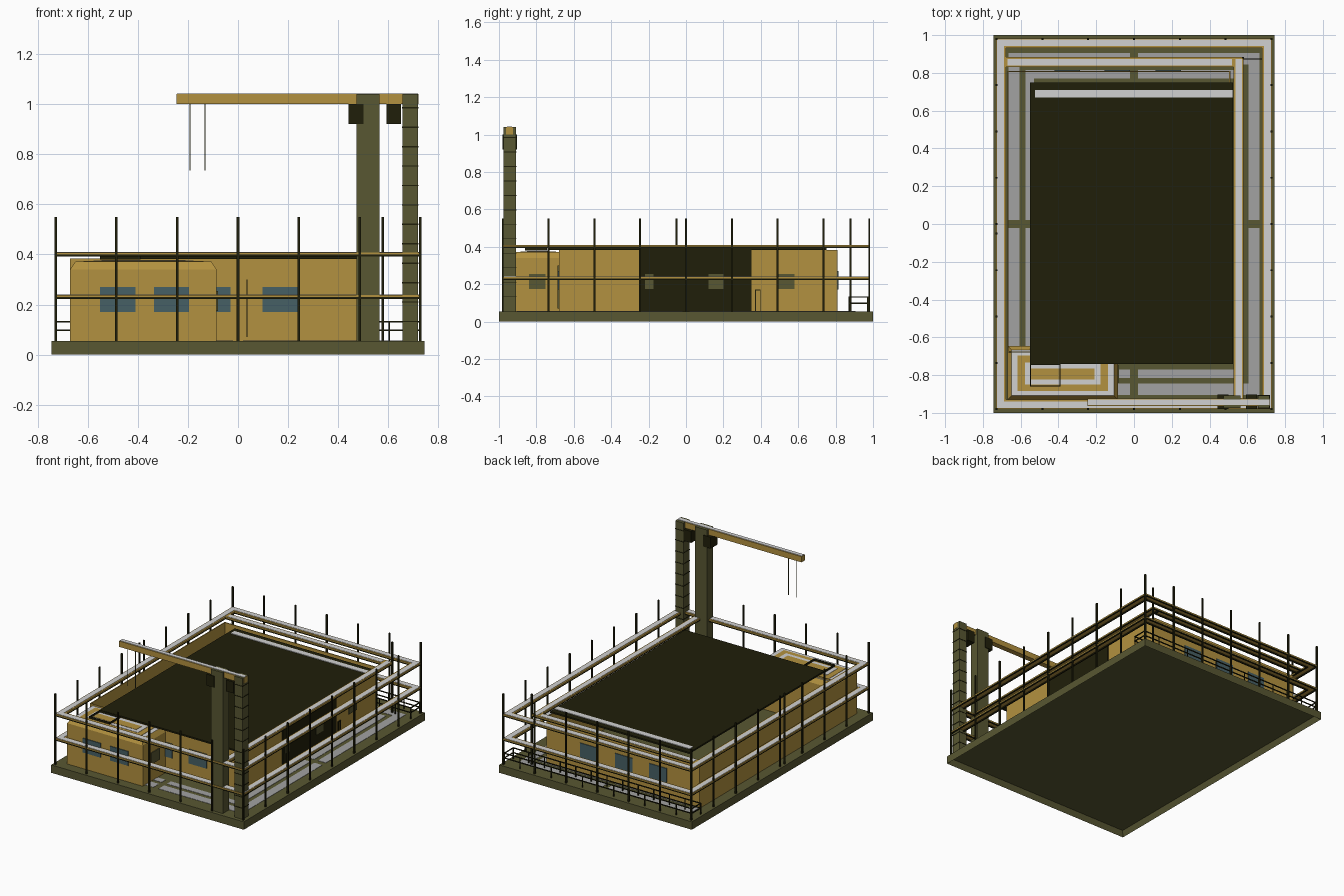
import bpy, bmesh

if "Cube" in bpy.data.objects:
    bpy.data.objects.remove(bpy.data.objects["Cube"], do_unlink=True)


def material(name, rgb):
    m = bpy.data.materials.new(name)
    m.use_nodes = True
    m.diffuse_color = (*rgb, 1)
    bsdf = next(n for n in m.node_tree.nodes if n.type == "BSDF_PRINCIPLED")
    bsdf.inputs["Base Color"].default_value = (*rgb, 1)
    bsdf.inputs["Roughness"].default_value = 0.8
    return m


TAN = material("tan panel", (0.45, 0.285, 0.05))
OLIVE = material("olive steel", (0.098, 0.095, 0.032))
DARK = material("dark olive", (0.0145, 0.0135, 0.003))
PALE = material("pale grey", (0.64, 0.64, 0.64))
GREY = material("floor grey", (0.36, 0.36, 0.36))
GLASS = material("blue glass", (0.062, 0.115, 0.13))


def finish(name, bm, *mats):
    bmesh.ops.recalc_face_normals(bm, faces=bm.faces)
    me = bpy.data.meshes.new(name)
    bm.to_mesh(me)
    bm.free()
    for m in mats:
        me.materials.append(m)
    ob = bpy.data.objects.new(name, me)
    bpy.context.collection.objects.link(ob)
    return ob


def add_box(bm, x0, x1, y0, y1, z0, z1):
    for v in bmesh.ops.create_cube(bm, size=1)["verts"]:
        v.co = (x1 if v.co.x > 0 else x0,
                y1 if v.co.y > 0 else y0,
                z1 if v.co.z > 0 else z0)


def boxes(name, mat, items):
    bm = bmesh.new()
    for b in items:
        add_box(bm, *b)
    return finish(name, bm, mat)


def ring(x0, x1, y0, y1, w, z0, z1):
    """Four boxes forming a rectangular frame of width w."""
    return [(x0, x1, y0, y0 + w, z0, z1), (x0, x1, y1 - w, y1, z0, z1),
            (x0, x0 + w, y0 + w, y1 - w, z0, z1), (x1 - w, x1, y0 + w, y1 - w, z0, z1)]


FLOOR = 0.055

# Base tray: raised rim below, deck recessed on the underside
bm = bmesh.new()
add_box(bm, -0.745, 0.745, -1, 1, 0, FLOOR)
bm.normal_update()
under = [f for f in bm.faces if f.normal.z < -0.5]
bmesh.ops.inset_region(bm, faces=under, thickness=0.02)
for v in under[0].verts:
    v.co.z = 0.04
# Straight walls for the recess
rim = bmesh.ops.inset_region(bm, faces=under, thickness=0.0005)["faces"]
finish("base_tray", bm, OLIVE)

# Floor planks in two loops, parted along both middle lines
planks = []
for hx, hy, w in ((0.665, 0.905, 0.06), (0.575, 0.815, 0.045)):
    for s in (-1, 1):
        for t in (-1, 1):
            xs, ys = sorted((s * 0.02, s * hx)), sorted((t * (hy - w), t * hy))
            planks.append((*xs, *ys, FLOOR, FLOOR + 0.002))
            xs, ys = sorted((s * (hx - w), s * hx)), sorted((t * 0.02, t * (hy - w)))
            planks.append((*xs, *ys, FLOOR, FLOOR + 0.002))
boxes("floor_planks", GREY, planks)

# Main hall: open walls under a separate roof sheet
WX0, WX1, WY0, WY1 = -0.67, 0.51, -0.68, 0.81
boxes("hall_walls", TAN, ring(WX0, WX1, WY0, WY1, 0.006, FLOOR, 0.383))
boxes("hall_roof", DARK, [(-0.55, 0.525, -0.74, 0.75, 0.382, 0.393)])
boxes("roof_strip", PALE, [(-0.525, 0.525, 0.67, 0.71, 0.393, 0.397)])
boxes("side_gate", DARK, [(WX1, WX1 + 0.008, -0.245, 0.35, FLOOR, 0.383)])
boxes("side_door_frame", DARK, [(WX1, WX1 + 0.008, y, y + 0.004, FLOOR, 0.17) for y in (0.37, 0.395)]
      + [(WX1, WX1 + 0.008, 0.37, 0.399, 0.166, 0.17)])
boxes("front_wall_pipe", OLIVE, [(0.033, 0.037, WY0 - 0.008, WY0, 0.07, 0.3)])

# Corner cabin with a bevelled top
AX0, AX1, AY0, AY1 = -0.67, -0.085, -0.93, -0.645
bm = bmesh.new()
add_box(bm, AX0, AX1, AY0, AY1, FLOOR, 0.34)
bm.normal_update()
lid = [f for f in bm.faces if f.normal.z > 0.5]
bmesh.ops.inset_region(bm, faces=lid, thickness=0.03)
for v in lid[0].verts:
    v.co.z = 0.372
lid[0].material_index = 1
finish("corner_cabin", bm, TAN, PALE)

# Alternating stepped plates and a thin hatch frame on the cabin
for i, (inset, mat) in enumerate(((0.053, TAN), (0.093, PALE), (0.125, TAN))):
    z = 0.372 + i * 0.002
    boxes("cabin_top_plate_%d" % (i + 1), mat,
          [(AX0 + inset, AX1 - inset, AY0 + inset * 0.85, AY1 - inset * 0.95, z, z + 0.002)])
boxes("cabin_hatch_frame", DARK, ring(-0.55, -0.39, -0.86, -0.742, 0.004, 0.379, 0.393))

# Windows as thin plates on the walls
ZW = (0.17, 0.27)
panes = [(x, x + 0.14, AY0 - 0.005, AY0, *ZW) for x in (-0.55, -0.335)]
panes += [(x, x + 0.14, WY0 - 0.005, WY0, *ZW) for x in (-0.17, 0.097)]
panes += [(x, x + 0.135, WY1, WY1 + 0.005, *ZW) for x in (-0.42, -0.155, 0.115)]
boxes("windows", GLASS, panes)

# Olive shutters on the side walls and gate
ZS = (0.175, 0.255)
shutters = [(AX1, AX1 + 0.005, -0.84, -0.75, *ZS), (WX1, WX1 + 0.005, 0.49, 0.58, *ZS)]
shutters += [(WX1 + 0.008, WX1 + 0.012, y0, y1, *ZS) for y0, y1 in ((-0.22, -0.175), (0.12, 0.2))]
boxes("side_shutters", OLIVE, shutters)

# Scaffold walkways: thin dark edge rails, tan plank, pale tread
rails, boards, treads = [], [], []
for z in (0.222, 0.392):
    rails += ring(-0.73, 0.73, -0.98, 0.983, 0.008, z, z + 0.008)
    rails += ring(-0.686, 0.686, -0.936, 0.939, 0.008, z, z + 0.008)
    boards += ring(-0.73, 0.73, -0.98, 0.983, 0.052, z + 0.008, z + 0.016)
    treads += ring(-0.724, 0.724, -0.974, 0.977, 0.035, z + 0.016, z + 0.018)
# Inner upper walkways on the back and left sides
for x0, x1, y0, y1 in ((0.528, 0.58, -0.93, 0.883), (-0.68, 0.528, 0.831, 0.883)):
    rails += ring(x0, x1, y0, y1, 0.008, z, z + 0.008)
    boards.append((x0, x1, y0, y1, z + 0.008, z + 0.016))
    treads.append((x0 + 0.009, x1 - 0.009, y0 + 0.009, y1 - 0.009, z + 0.016, z + 0.018))
boxes("walkway_rails", DARK, rails)
boxes("walkway_planks", TAN, boards)
boxes("walkway_treads", PALE, treads)

# Upright scaffold posts
spots = [(i * 0.2425, s * 0.98) for i in range(-3, 4) for s in (-1, 1)]
spots += [(s * 0.7275, i * 0.245) for i in range(-3, 4) for s in (-1, 1)]
spots += [(0.577, 0.88), (-0.7275, -0.05)]
boxes("scaffold_posts", DARK, [(x - 0.005, x + 0.005, y - 0.005, y + 0.005, FLOOR, 0.55) for x, y in spots])

# Low guard railing round the back aisle
guard = []
for z in (0.095, 0.128):
    guard += ring(-0.728, 0.728, 0.87, 0.975, 0.006, z, z + 0.006)
for i in range(13):
    x = -0.725 + i * 0.1208
    guard += [(x - 0.003, x + 0.003, y, y + 0.006, FLOOR, 0.13) for y in (0.87, 0.969)]
boxes("guard_railing", DARK, guard)

# Crane: plain mast, banded mast, boom, brackets and cables
boxes("crane_mast", OLIVE, [(0.473, 0.565, -0.975, -0.908, FLOOR, 1.04)])
boxes("crane_ladder_mast", OLIVE, [(0.657, 0.718, -0.975, -0.908, FLOOR, 1.04)])
boxes("mast_bands", DARK, [(0.655, 0.72, -0.977, -0.906, 0.13 + i * 0.0775, 0.135 + i * 0.0775)
                           for i in range(12)])
boxes("crane_boom", TAN, [(-0.245, 0.72, -0.963, -0.925, 1.0, 1.04)])
boxes("boom_cap", PALE, [(-0.243, 0.718, -0.958, -0.93, 1.04, 1.043)])
boxes("boom_brackets", DARK, [(x, x + 0.058, -0.98, -0.903, 0.92, 1.0) for x in (0.442, 0.593)])
boxes("crane_cables", OLIVE, [(x - 0.0015, x + 0.0015, -0.9455, -0.9425, 0.735, 1.0)
                              for x in (-0.192, -0.132)])
